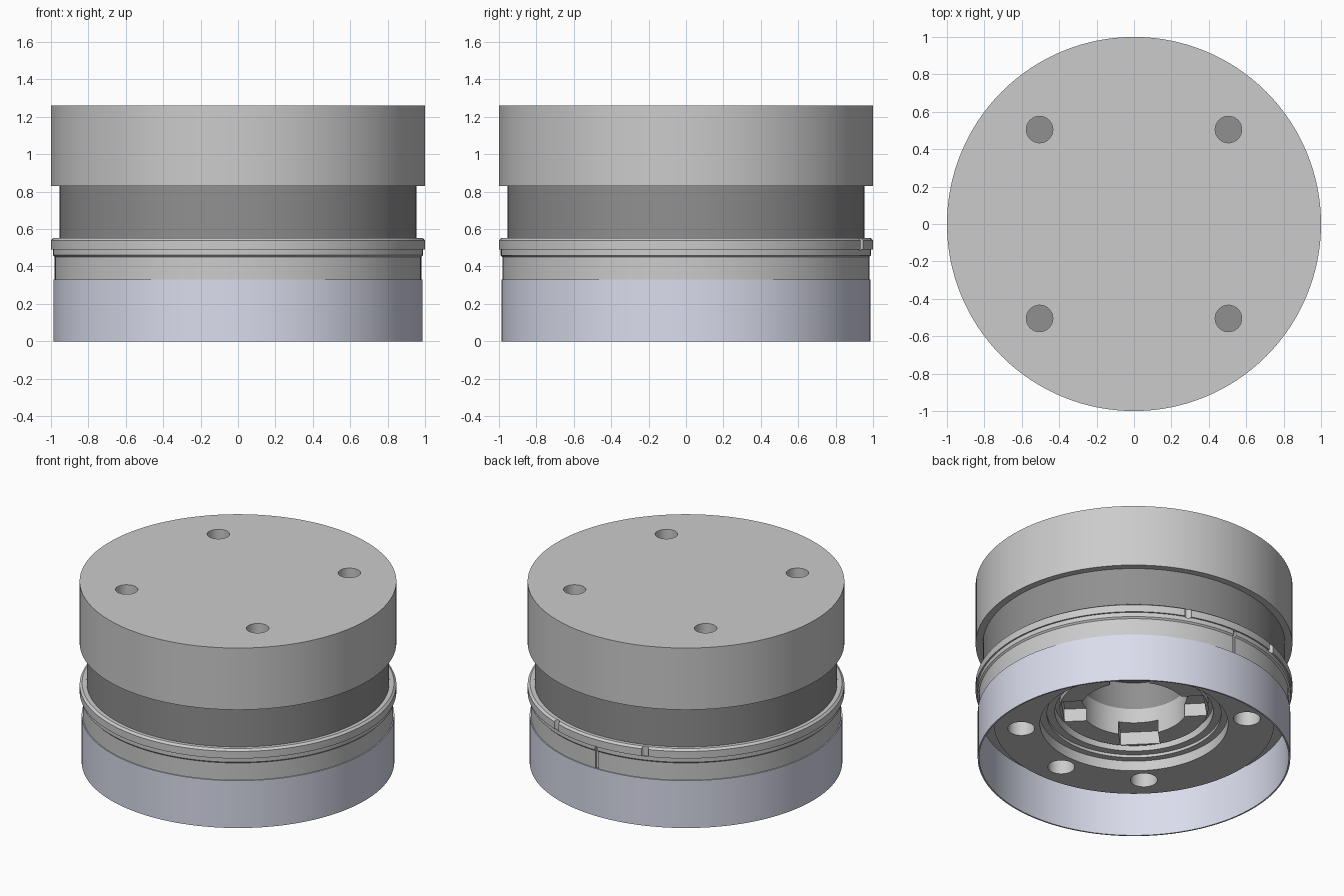
import bpy, bmesh
from math import radians, cos, sin, pi
from mathutils import Matrix

if "Cube" in bpy.data.objects:
    bpy.data.objects.remove(bpy.data.objects["Cube"])

SEG = 128


def lathe(name, profile, color=None):
    """Revolve a closed (radius, z) profile around the z axis."""
    bm = bmesh.new()
    rings = []
    axis = {}
    for i in range(SEG):
        a = 2 * pi * i / SEG
        ring = []
        for k, (r, z) in enumerate(profile):
            if r == 0:
                if k not in axis:
                    axis[k] = bm.verts.new((0, 0, z))
                ring.append(axis[k])
            else:
                ring.append(bm.verts.new((r * cos(a), r * sin(a), z)))
        rings.append(ring)
    n = len(profile)
    for i in range(SEG):
        a, b = rings[i], rings[(i + 1) % SEG]
        for k in range(n):
            m = (k + 1) % n
            quad = list(dict.fromkeys([a[k], b[k], b[m], a[m]]))
            if len(quad) > 2:
                bm.faces.new(quad)
    bmesh.ops.recalc_face_normals(bm, faces=bm.faces)
    me = bpy.data.meshes.new(name)
    bm.to_mesh(me)
    bm.free()
    ob = bpy.data.objects.new(name, me)
    bpy.context.collection.objects.link(ob)
    if color:
        mat = bpy.data.materials.new(name + "_paint")
        mat.diffuse_color = (*color, 1)
        mat.use_nodes = True
        mat.node_tree.nodes["Principled BSDF"].inputs["Base Color"].default_value = mat.diffuse_color
        me.materials.append(mat)
    return ob


def polar(r, deg):
    return r * cos(radians(deg)), r * sin(radians(deg))


def cut(target, cutter):
    """Subtract the active primitive from the target and discard it."""
    mod = target.modifiers.new("cut", 'BOOLEAN')
    mod.operation, mod.solver, mod.object = 'DIFFERENCE', 'EXACT', cutter
    bpy.context.view_layer.objects.active = target
    bpy.ops.object.modifier_apply(modifier=mod.name)
    bpy.data.objects.remove(cutter)


def drill(target, r, deg, radius, z0, z1, verts=32):
    x, y = polar(r, deg)
    bpy.ops.mesh.primitive_cylinder_add(vertices=verts, radius=radius, depth=z1 - z0,
                                        location=(x, y, (z0 + z1) / 2))
    cut(target, bpy.context.object)


def mill(target, size, loc, deg):
    bpy.ops.mesh.primitive_cube_add(size=1)
    ob = bpy.context.object
    ob.data.transform(Matrix.Rotation(radians(deg), 4, 'Z') @ Matrix.Diagonal((*size, 1)))
    ob.location = loc
    cut(target, ob)


# top cap with four through holes
cap = lathe("top_cap", [(0, .83), (1, .83), (1, 1.26), (0, 1.26)])
for d in (45, 135, 225, 315):
    drill(cap, .714, d, .071, .7, 1.4)

# dark drum with a blind bore underneath
drum = lathe("drum", [(0, .74), (.335, .74), (.335, .55), (.955, .55), (.955, .83), (0, .83)],
             (.28, .28, .28))

# base: rim collar, body, floor and stepped central socket
base = lathe("base", [(.335, .55), (.335, .36), (.47, .36), (.47, .40), (.50, .40), (.50, .34),
                      (.55, .34), (.55, .32), (.594, .32), (.594, .25), (.885, .25), (.885, .33),
                      (.98, .33), (.98, .45), (.99, .46), (.99, .49), (1, .49), (1, .54),
                      (.985, .553), (.96, .553), (.96, .55)])
# bayonet slots in the socket
for d in (45, 135):
    mill(base, (.9, .25, .2), (0, 0, .35), d)
# screw holes in the floor
for d in (45, 135, 225, 270, 315):
    drill(base, .715, d, .085, .1, .40)
# index notches on the collar and a key groove on the body
for d in (70, 110):
    drill(base, 1.0, d, .022, .485, .6, 16)
mill(base, (.02, .02, .17), (0, .98, .405), 0)

# thin open sleeve at the bottom
sleeve = lathe("lower_sleeve", [(.977, 0), (.987, 0), (.987, .33), (.977, .33)], (.70, .72, .84))

for ob in (cap, drum, base, sleeve):
    bpy.ops.object.select_all(action='DESELECT')
    ob.select_set(True)
    bpy.context.view_layer.objects.active = ob
    bpy.ops.object.shade_smooth_by_angle(angle=radians(30))
